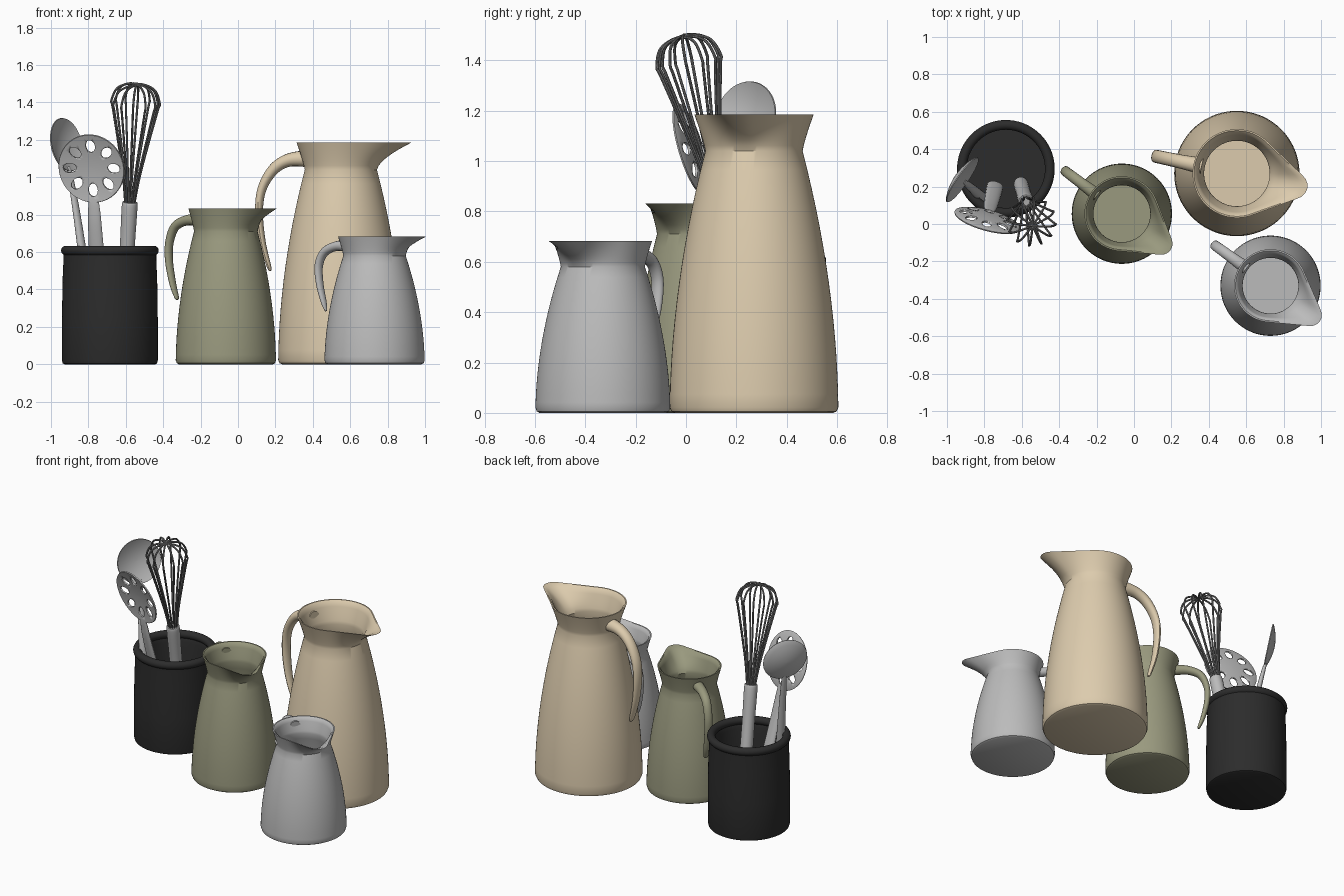
import bpy, bmesh
from math import sin, cos, pi, acos, atan2, sqrt, radians
from mathutils import Vector, Matrix

if "Cube" in bpy.data.objects:
    bpy.data.objects.remove(bpy.data.objects["Cube"])


def material(name, rgb):
    m = bpy.data.materials.new(name)
    m.diffuse_color = (*rgb, 1)
    m.use_nodes = True
    m.node_tree.nodes["Principled BSDF"].inputs["Base Color"].default_value = m.diffuse_color
    return m


def finish(bm, name, mat=None, matrix=None):
    bmesh.ops.recalc_face_normals(bm, faces=bm.faces)
    me = bpy.data.meshes.new(name)
    bm.to_mesh(me)
    bm.free()
    ob = bpy.data.objects.new(name, me)
    bpy.context.collection.objects.link(ob)
    if mat:
        me.materials.append(mat)
    if matrix:
        ob.matrix_world = matrix
    bpy.ops.object.select_all(action='DESELECT')
    ob.select_set(True)
    bpy.context.view_layer.objects.active = ob
    bpy.ops.object.shade_smooth_by_angle(angle=radians(35))
    return ob


def skin(bm, rings):
    """Bridge a list of vertex rings and cap both ends."""
    rings = [[bm.verts.new(p) for p in r] for r in rings]
    n = len(rings[0])
    for a, b in zip(rings, rings[1:]):
        for i in range(n):
            bm.faces.new((a[i], a[(i + 1) % n], b[(i + 1) % n], b[i]))
    bm.faces.new(rings[0])
    bm.faces.new(rings[-1])


def lathe(bm, profile, n=72, spout=lambda t: 0):
    """Turn (radius, z, spout weight) points about z."""
    angles = [2 * pi * i / n - pi for i in range(n)]
    skin(bm, [[((r + w * spout(t)) * cos(t), (r + w * spout(t)) * sin(t), z)
               for t in angles] for r, z, w in profile])


def spline(pts, steps):
    """Catmull-Rom through tuples of any length."""
    p = [pts[0]] + list(pts) + [pts[-1]]
    out = []
    for k in range(1, len(p) - 2):
        for s in range(steps):
            t = s / steps
            out.append([0.5 * (2 * b + (c - a) * t + (2 * a - 5 * b + 4 * c - d) * t * t
                               + (3 * b - a - 3 * c + d) * t ** 3)
                        for a, b, c, d in zip(*p[k - 1:k + 3])])
    return out + [list(pts[-1])]


def tube(bm, pts, side, n=16, steps=6):
    """Sweep an ellipse along (x, y, z, side radius, thickness radius) points."""
    path = spline(pts, steps)
    side = Vector(side).normalized()
    rings = []
    for i, q in enumerate(path):
        a, b = path[max(i - 1, 0)], path[min(i + 1, len(path) - 1)]
        up = (Vector(b[:3]) - Vector(a[:3])).cross(side).normalized()
        rings.append([Vector(q[:3]) + side * q[3] * cos(2 * pi * j / n)
                      + up * q[4] * sin(2 * pi * j / n) for j in range(n)])
    skin(bm, rings)


def jug(name, mat, loc, turn, R, neck, rim, neck_z, top, tip, tip_r, handle):
    mx = Matrix.Translation((*loc, 0)) @ Matrix.Rotation(radians(turn), 4, 'Z')
    d0 = tip - tip_r
    phi = acos((rim - tip_r) / d0)
    contact = atan2(tip_r * sin(phi), d0 + tip_r * cos(phi))

    # rim outline: circle joined by tangents to a small round tip
    def spout(t):
        t = abs(t)
        if t >= phi:
            return 0
        if t >= contact:
            return rim / cos(t - phi) - rim
        return d0 * cos(t) + sqrt(tip_r ** 2 - (d0 * sin(t)) ** 2) - rim

    def body(z):
        return neck + (R - neck) * (1 - (z / neck_z) ** 1.9)

    wall = 0.018
    zs = [neck_z * k / 14 for k in range(1, 15)]
    flare = [(neck + (rim - neck) * t ** 1.2, neck_z + (top - neck_z) * t, t ** 1.7)
             for t in (0.15, 0.3, 0.45, 0.6, 0.75, 0.9, 1)]
    outer = [(R * 0.94, 0, 0), (R * 0.98, 0.006, 0), (R, 0.022, 0)]
    outer += [(body(z), z, 0) for z in zs] + flare
    inner = [(r - (wall if z < top else 0.008), z, w) for r, z, w in reversed(outer[3:])]
    bm = bmesh.new()
    lathe(bm, outer + inner + [(R * 0.9, 0.03, 0)], 96, spout)
    finish(bm, name, mat, mx)
    # open-ended handle, tapering to the free lower end
    bm = bmesh.new()
    tube(bm, [(-d, 0, z, a, b) for d, z, a, b in handle], (0, 1, 0))
    finish(bm, name + "_handle", mat, mx)


beige = material("beige", (0.72, 0.60, 0.42))
green = material("olive", (0.32, 0.32, 0.21))
grey = material("grey", (0.5, 0.5, 0.5))
black = material("black", (0.025, 0.025, 0.025))

# Jugs
jug("tall_jug", beige, (0.55, 0.27), -12, 0.335, 0.193, 0.237, 1.04, 1.185, 0.385, 0.07,
    [(0.19, 1.1, .045, .045), (0.29, 1.09, .038, .035), (0.37, 1.04, .036, .03),
     (0.43, 0.94, .035, .024), (0.447, 0.82, .034, .02), (0.43, 0.66, .03, .017),
     (0.395, 0.53, .022, .012), (0.385, 0.5, .01, .006)])
jug("medium_jug", green, (-0.065, 0.055), -37, 0.268, 0.17, 0.2, 0.71, 0.832, 0.325, 0.06,
    [(0.165, 0.77, .035, .035), (0.26, 0.77, .03, .028), (0.34, 0.735, .028, .024),
     (0.378, 0.65, .027, .02), (0.38, 0.55, .026, .018), (0.355, 0.43, .023, .015),
     (0.33, 0.36, .016, .01), (0.325, 0.345, .008, .005)])
jug("small_jug", grey, (0.73, -0.33), -36, 0.268, 0.167, 0.195, 0.58, 0.682, 0.325, 0.06,
    [(0.16, 0.63, .035, .033), (0.25, 0.632, .03, .026), (0.33, 0.6, .028, .023),
     (0.368, 0.53, .027, .02), (0.362, 0.43, .025, .017), (0.335, 0.33, .019, .013),
     (0.32, 0.285, .008, .005)])

# Utensil crock with rolled rim
bm = bmesh.new()
roll = [(0.235 + 0.026 * cos(a), 0.608 + 0.026 * sin(a), 0)
        for a in [radians(-60 + 20 * k) for k in range(16)]]
lathe(bm, [(0.243, 0, 0), (0.252, 0.005, 0), (0.256, 0.02, 0), (0.256, 0.25, 0),
           (0.253, 0.45, 0), (0.248, 0.56, 0)] + roll + [(0.215, 0.56, 0), (0.225, 0.04, 0),
                                                      (0.21, 0.025, 0)])
finish(bm, "crock", black, Matrix.Translation((-0.685, 0.295, 0)))


def frame(origin, side, up):
    """Matrix whose x is the side, y the up direction and z the facing direction."""
    y = up.normalized()
    z = Vector(side).cross(y).normalized()
    m = Matrix((y.cross(z), y, z)).transposed().to_4x4()
    m.translation = origin
    return m


def dish(radius, depth, wall, n=64):
    """Shallow bowl open towards +z."""
    ks = [0.02, 0.2, 0.4, 0.6, 0.8, 0.93, 1]
    bm = bmesh.new()
    lathe(bm, [(radius * k, depth * (k * k - 1) - wall * (1 if k < 1 else .7), 0) for k in ks]
          + [(radius * k * .985, depth * (k * k - 1), 0) for k in reversed(ks)], n)
    return bm


def utensil(name, head, foot, side, size, depth, wall, widths):
    """Round head on a flat handle that widens towards the foot."""
    head, foot = Vector(head), Vector(foot)
    m = frame(head, side, head - foot)
    bm = dish(1, depth, wall)
    bmesh.ops.scale(bm, vec=(size[0], size[1], 1), verts=bm.verts)
    ob = finish(bm, name + "_head", grey, m)
    bm = bmesh.new()
    L = (head - foot).length
    top, low = widths
    tube(bm, [(0, -size[1] * .82, -.012, top * .7, .006), (0, -size[1] - .03, -.006, top, .012),
              (0, -L * .5, 0, (top + low) / 2, .018), (0, -L + .02, 0, low, .024),
              (0, -L, 0, low * .7, .014)], (1, 0, 0))
    finish(bm, name + "_handle", grey, m)
    return ob, m


# Solid spoon
utensil("spoon", (-0.915, 0.235, 1.175), (-0.8, 0.13, 0.37), (0.57, 0.82, 0),
        (0.145, 0.145), 0.035, 0.008, (0.018, 0.03))

# Slotted spoon: ring of eight oval holes
slotted, m = utensil("slotted_spoon", (-0.785, 0.015, 1.045), (-0.742, 0.205, 0.38),
                     (0.96, -0.26, 0), (0.182, 0.19), 0.02, 0.01, (0.032, 0.045))
bm = bmesh.new()
for k in range(8):
    rot = Matrix.Rotation(k * pi / 4, 4, 'Z')
    bmesh.ops.create_cone(bm, cap_ends=True, segments=24, radius1=1, radius2=1, depth=0.2,
                          matrix=rot @ Matrix.Translation((0, 0.122, 0))
                          @ Matrix.Diagonal((0.026, 0.035, 1, 1)))
cutter = finish(bm, "hole_cutter", None, m)
cutter.hide_render = True
bpy.context.view_layer.objects.active = slotted
mod = slotted.modifiers.new("holes", 'BOOLEAN')
mod.operation, mod.solver, mod.object = 'DIFFERENCE', 'EXACT', cutter
slotted.modifiers.move(len(slotted.modifiers) - 1, 0)
bpy.ops.object.modifier_apply(modifier="holes")
bpy.data.objects.remove(cutter)

# Whisk: round handle and six wire loops
tip, foot = Vector((-0.542, -0.01, 1.5)), Vector((-0.605, 0.215, 0.4))
m = frame(foot, (1, 0, 0), tip - foot)
L = (tip - foot).length
bm = bmesh.new()
tube(bm, [(0, 0, 0, .028, .028), (0, .02, 0, .04, .04), (0, .25, 0, .04, .04),
          (0, .455, 0, .042, .042), (0, .475, 0, .034, .034)], (1, 0, 0), 24)
finish(bm, "whisk_handle", grey, m)
bm = bmesh.new()
half = [(.022, .45), (.045, .62), (.085, .82), (.122, .99), (.13, L - .1), (.105, L - .035),
        (.055, L - .006)]
loop = half + [(0, L)] + [(-x, y) for x, y in reversed(half)]
for k in range(6):
    a = k * pi / 6 + 0.1
    tube(bm, [(x * cos(a), y - .002 * k, x * sin(a), .006, .006) for x, y in loop],
         (-sin(a), 0, cos(a)), 8, 5)
finish(bm, "whisk_wires", material("steel", (0.2, 0.2, 0.2)), m)
